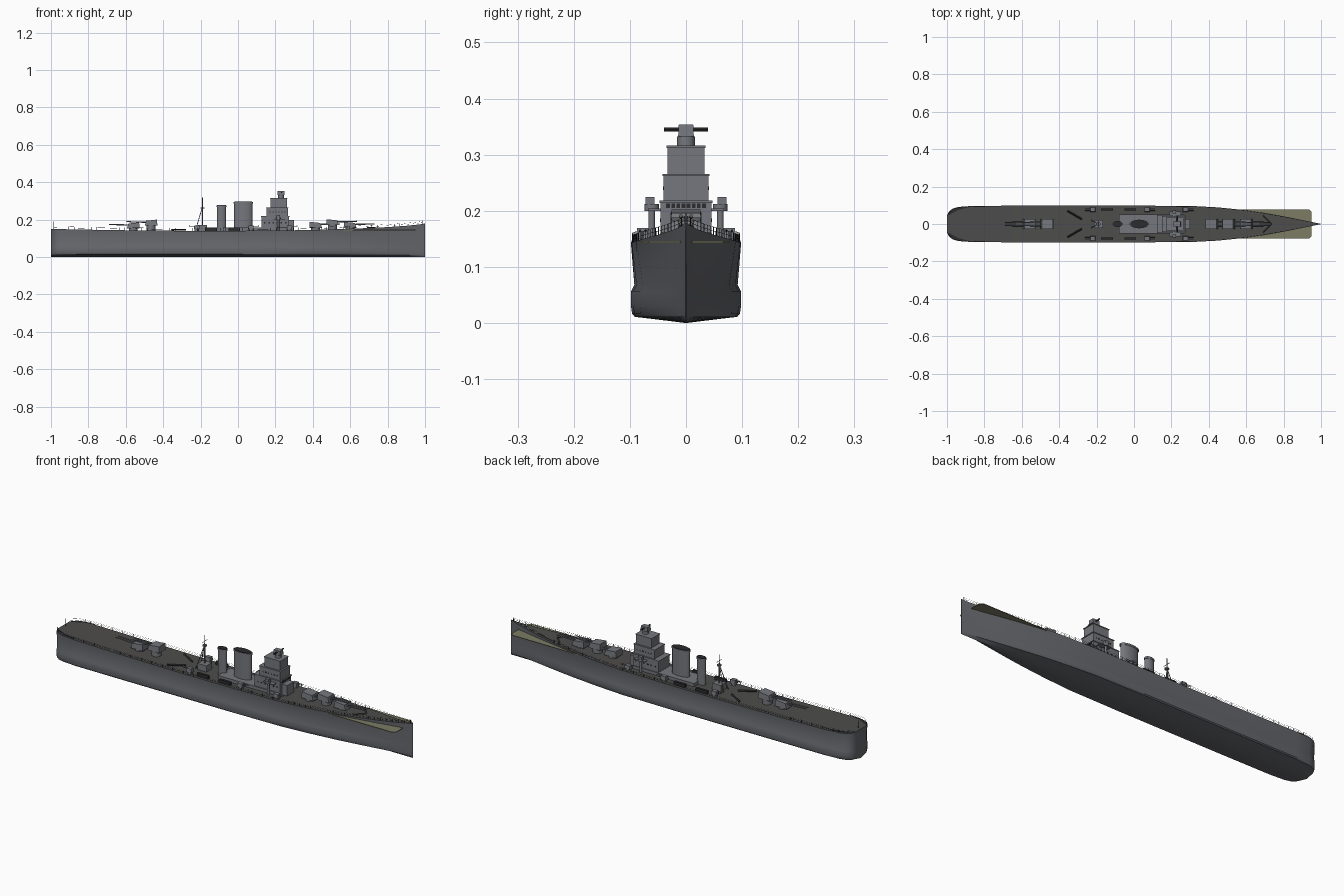
import bpy, bmesh, math
from mathutils import Matrix, Vector

cube = bpy.data.objects.get("Cube")
if cube:
    bpy.data.objects.remove(cube)


def material(name, *rgb):
    m = bpy.data.materials.new(name)
    m.use_nodes = True
    m.diffuse_color = (*rgb, 1)
    m.node_tree.nodes["Principled BSDF"].inputs["Base Color"].default_value = (*rgb, 1)
    return m


HULL = material("hull grey", .13, .135, .15)
DECK = material("deck grey", .075, .074, .072)
STEEL = material("steel grey", .18, .185, .205)
DARK = material("dark grey", .025, .025, .028)
OLIVE = material("olive plate", .2, .2, .13)
BRASS = material("muzzle brown", .16, .13, .08)


def finish(name, bm, *mats, smooth=True):
    bmesh.ops.recalc_face_normals(bm, faces=bm.faces)
    me = bpy.data.meshes.new(name)
    bm.to_mesh(me)
    bm.free()
    for m in mats:
        me.materials.append(m)
    if smooth:
        me.shade_smooth()
        me.set_sharp_from_angle(angle=math.radians(35))
    ob = bpy.data.objects.new(name, me)
    bpy.context.collection.objects.link(ob)
    return ob


def add_box(bm, x0, x1, y, hy, z0, z1, taper=1):
    """Box from x0 to x1 and z0 to z1, centred on y; the top may taper."""
    vs = bmesh.ops.create_cube(bm, size=1)["verts"]
    for v in vs:
        k = taper if v.co.z > 0 else 1
        v.co = ((x0 + x1) / 2 + v.co.x * (x1 - x0) * k, y + v.co.y * 2 * hy * k,
                z0 if v.co.z < 0 else z1)
    return vs


def add_rod(bm, a, b, r, r2=None, sides=8):
    a, b = Vector(a), Vector(b)
    d = b - a
    mat = Matrix.Translation((a + b) / 2) @ d.to_track_quat("Z", "Y").to_matrix().to_4x4()
    return bmesh.ops.create_cone(bm, cap_ends=True, segments=sides, radius1=r,
                                 radius2=r2 or r, depth=d.length, matrix=mat)["verts"]


def box(name, mat, *dims, **kw):
    bm = bmesh.new()
    add_box(bm, *dims, **kw)
    return finish(name, bm, mat, smooth=False)


def rod(name, mat, *dims, stretch=1, **kw):
    bm = bmesh.new()
    for v in add_rod(bm, *dims, **kw):
        v.co.y *= stretch
    return finish(name, bm, mat)


# Hull: lofted stations of position, half width and deck height
stations = [(-1, .045, .15), (-.99, .066, .15), (-.97, .082, .149), (-.94, .091, .149),
            (-.86, .097, .147), (-.6, .098, .143), (-.3, .098, .14), (0, .098, .14),
            (.3, .097, .143), (.45, .089, .146), (.6, .074, .151), (.7, .059, .155),
            (.8, .041, .16), (.9, .021, .167), (.97, .007, .174), (1, .001, .179)]
section = [(0, 0), (.5, .006), (.93, .011), (.98, .016), (1, .03), (1, .056), (.94, .068)]
bm = bmesh.new()
rings = []
for x, w, top in stations:
    fine = 1 - .25 * max(0, (x - .2) / .8)
    half = [(f * w * fine, z) for f, z in section] + [(w * (.965 + .035 * fine), top)]
    pts = half[:0:-1] + [(-y, z) for y, z in half]
    rings.append([bm.verts.new((x, y, z)) for y, z in pts])
for a, b in zip(rings, rings[1:]):
    n = len(a)
    for i in range(n):
        j = (i + 1) % n
        f = bm.faces.new((a[i], a[j], b[j], b[i]))
        f.material_index = 1 if j == 0 else 0
for end in (rings[0], rings[-1]):
    bm.faces.new(end)
finish("hull", bm, HULL, DECK)


def deck_at(x):
    """Half width and height of the deck edge at x."""
    for (xa, wa, za), (xb, wb, zb) in zip(stations, stations[1:]):
        if x <= xb:
            t = (x - xa) / (xb - xa)
            return wa + (wb - wa) * t, za + (zb - za) * t
    return stations[-1][1:]


# Olive plate through the bow, with clipped corners
bm = bmesh.new()
outline = [(.5, .07), (.58, .078), (.935, .078), (.95, .066)]
outline += [(x, -y) for x, y in reversed(outline)]
bottom = bm.faces.new([bm.verts.new((x, y, .143)) for x, y in outline])
top = bmesh.ops.extrude_face_region(bm, geom=[bottom])["geom"]
bmesh.ops.translate(bm, vec=(0, 0, .003), verts=[v for v in top if isinstance(v, bmesh.types.BMVert)])
finish("bow_plate", bm, OLIVE, smooth=False)

# Dark corner patches on the stern deck
bm = bmesh.new()
for s in (-1, 1):
    patch = [(-.999, .043), (-.989, .065), (-.969, .081), (-.94, .09), (-.86, .096), (-.94, .075)]
    bm.faces.new([bm.verts.new((x, s * y, .1515)) for x, y in patch])
finish("stern_patches", bm, DARK, smooth=False)

# Guard rails with posts following the deck edge
bm = bmesh.new()
for s in (-1, 1):
    previous = None
    for i in range(67):
        x = -.995 + i * .03
        w, z = deck_at(x)
        p = Vector((x, s * max(w - .002, .001), z))
        add_rod(bm, p, p + Vector((0, 0, .014)), .0006, sides=4)
        if previous:
            for h in (.007, .014):
                up = Vector((0, 0, h))
                add_rod(bm, previous + up, p + up, .0004, sides=3)
        previous = p
finish("guard_rails", bm, DARK, smooth=False)
rod("stern_staff", DARK, (-.985, 0, .15), (-.985, 0, .19), .001)
rod("bow_staff", DARK, (.985, 0, .17), (.985, 0, .195), .001)


# Main gun turrets: centre x, base height, firing direction
def turret(name, x, z, d):
    rod(name + "_barbette", STEEL, (x, 0, .135), (x, 0, z + .004), .024, sides=20)
    bm = bmesh.new()
    for v in add_box(bm, x - .034, x + .034, 0, .028, z, z + .032, taper=.93):
        if v.co.z > z + .01 and (v.co.x - x) * d > 0:
            v.co.z -= .006
            v.co.x -= d * .006
    finish(name + "_house", bm, STEEL, smooth=False)
    for side, y in (("right", -.009), ("left", .009)):
        rod(f"{name}_{side}_barrel", STEEL, (x + d * .028, y, z + .018),
            (x + d * .128, y, z + .021), .0038, .0026)
        rod(f"{name}_{side}_muzzle", BRASS, (x + d * .128, y, z + .021),
            (x + d * .131, y, z + .021), .003)


for name, x, z, d in (("fore_turret_inner", .415, .156, 1), ("fore_turret_raised", .505, .17, 1),
                      ("fore_turret_outer", .6, .156, 1), ("aft_turret_raised", -.465, .168, -1),
                      ("aft_turret_outer", -.56, .153, -1)):
    turret(name, x, z, d)

# Deckhouses and stepped bridge tower
box("long_deckhouse", STEEL, -.08, .27, 0, .05, .135, .157)
box("aft_deckhouse", STEEL, -.215, -.165, 0, .022, .135, .172)
box("bridge_front_house", STEEL, .25, .3, 0, .028, .135, .197)
tiers = [(.125, .272, .045, .15, .217), (.152, .268, .04, .217, .265), (.175, .262, .033, .265, .315)]
for i, (x0, x1, hy, z0, z1) in enumerate(tiers):
    box(f"bridge_tier_{i + 1}", STEEL, x0, x1, 0, hy, z0, z1)
    box(f"bridge_ledge_{i + 1}", STEEL, x0 - .003, x1 + .003, 0, hy + .002, z1 - .003, z1 + .001)
box("bridge_wings", STEEL, .19, .25, 0, .068, .2, .204)

# Bridge windows and side ports as thin plates
bm = bmesh.new()
for i in range(8):
    add_box(bm, .271, .274, -.032 + i * .00914, .0033, .205, .213)
for s in (-1, 1):
    for i in range(6):
        add_box(bm, .14 + i * .022, .148 + i * .022, s * .045, .001, .18, .186)
        add_box(bm, .168 + i * .016, .174 + i * .016, s * .04, .001, .237, .243)
finish("bridge_windows", bm, DARK, smooth=False)

# Fire director with rangefinder on top of the tower
rod("director_neck", STEEL, (.23, 0, .314), (.23, 0, .332), .016, sides=20)
box("director_house", STEEL, .21, .25, 0, .014, .332, .354, taper=.92)
rod("rangefinder", DARK, (.232, -.039, .345), (.232, .039, .345), .0035)

# Funnels with dark caps
for name, x, rx, ry, z in (("aft_funnel", -.088, .025, .016, .276), ("main_funnel", .028, .05, .022, .294)):
    rod(name, STEEL, (x, 0, .135), (x, 0, z), rx * .97, stretch=ry / rx, sides=28)
    rod(name + "_rim", STEEL, (x, 0, z - .008), (x, 0, z), rx * 1.05, stretch=ry / rx, sides=28)
    rod(name + "_cap", DARK, (x, 0, z), (x, 0, z + .003), rx * .95, stretch=ry / rx, sides=28)

# Tripod mast
bm = bmesh.new()
add_rod(bm, (-.19, 0, .14), (-.19, 0, .317), .0035, .002)
for y in (-.02, .02):
    add_rod(bm, (-.228, y, .14), (-.192, 0, .262), .002)
add_rod(bm, (-.19, -.022, .285), (-.19, .022, .285), .0012)
add_rod(bm, (-.19, 0, .26), (-.19, 0, .266), .011, sides=12)
finish("tripod_mast", bm, STEEL)

# Mirrored deck fittings
for side, s in (("right", -1), ("left", 1)):
    # Secondary mounts along the deck edge
    for i, x in enumerate((-.22, .07, .275)):
        bm = bmesh.new()
        add_rod(bm, (x, s * .077, .138), (x, s * .077, .15), .012, sides=14)
        add_box(bm, x - .015, x + .015, s * .077, .012, .15, .169, taper=.85)
        for y in (-.005, .005):
            add_rod(bm, (x, s * .077 + y, .162), (x + (.042 if x > 0 else -.042), s * .077 + y, .166), .0016)
        finish(f"{side}_secondary_mount_{i + 1}", bm, STEEL)
    # Side directors on pedestals
    bm = bmesh.new()
    add_rod(bm, (.215, s * .061, .14), (.215, s * .061, .212), .006, sides=12)
    add_rod(bm, (.215, s * .061, .2), (.215, s * .061, .212), .013, sides=14)
    add_box(bm, .205, .225, s * .064, .008, .211, .225)
    finish(f"{side}_side_director", bm, STEEL)
    # Dark launcher racks
    for i, x in enumerate((-.145, -.02)):
        box(f"{side}_rack_{i + 1}", DARK, x - .032, x + .032, s * .077, .006, .138, .157)
    # Slanting cranes on the aft deck
    bm = bmesh.new()
    add_rod(bm, (-.355, s * .07, .146), (-.28, s * .026, .146), .005, sides=4)
    finish(f"{side}_crane", bm, DARK, smooth=False)
    # Bulge seam and breakwater forward of the guns
    bm = bmesh.new()
    add_rod(bm, (.735, 0, .158), (.69, s * .045, .158), .003, sides=4)
    finish(f"{side}_breakwater", bm, DECK, smooth=False)
